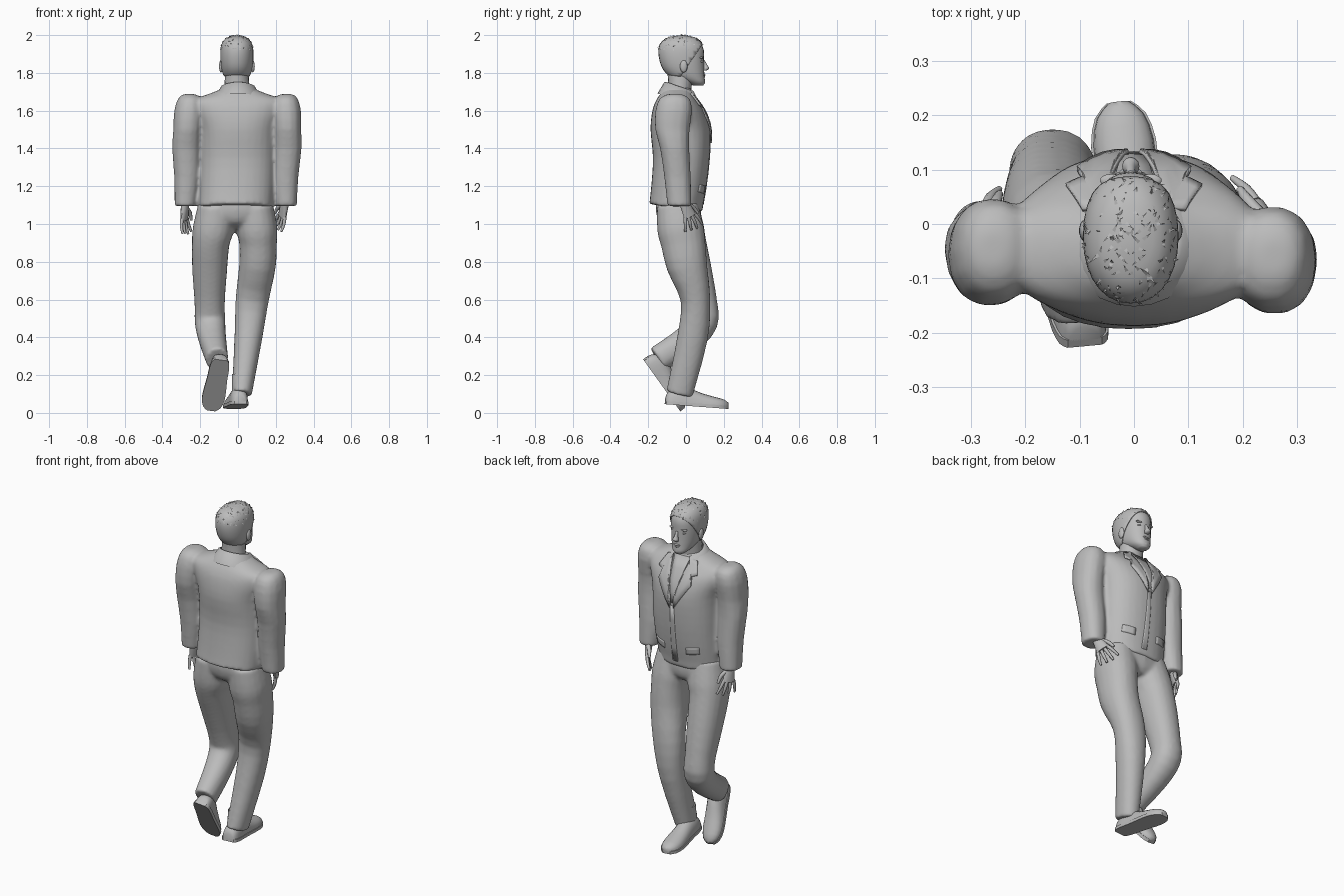
import bpy, bmesh, math, random
from mathutils import Vector, Matrix
from mathutils.bvhtree import BVHTree

random.seed(4)
if "Cube" in bpy.data.objects:
    bpy.data.objects.remove(bpy.data.objects["Cube"], do_unlink=True)

grey = bpy.data.materials.new("plain grey")
grey.use_nodes = True
grey.diffuse_color = (.5, .5, .5, 1)
grey.node_tree.nodes["Principled BSDF"].inputs["Base Color"].default_value = (.5, .5, .5, 1)


def finish(name, bm, angle=50, matrix=None):
    """Turn a bmesh into a shaded, coloured object."""
    if matrix:
        bm.transform(matrix)
    bmesh.ops.recalc_face_normals(bm, faces=bm.faces[:])
    mesh = bpy.data.meshes.new(name)
    bm.to_mesh(mesh)
    bm.free()
    mesh.materials.append(grey)
    obj = bpy.data.objects.new(name, mesh)
    bpy.context.collection.objects.link(obj)
    bpy.ops.object.select_all(action="DESELECT")
    obj.select_set(True)
    bpy.context.view_layer.objects.active = obj
    bpy.ops.object.shade_smooth_by_angle(angle=math.radians(angle))
    return obj


def thicken(obj, thickness, offset):
    mod = obj.modifiers.new("thickness", "SOLIDIFY")
    mod.thickness = thickness
    mod.offset = offset


def blend(obj):
    """Fuse overlapping tubes into one soft cloth surface."""
    fuse = obj.modifiers.new("fuse", "REMESH")
    fuse.mode = "VOXEL"
    fuse.voxel_size = .01
    fuse.use_smooth_shade = True
    soften = obj.modifiers.new("soften", "SMOOTH")
    soften.factor = .5
    soften.iterations = 6


def smooth_rows(rows, steps):
    """Pass a smooth curve through rows of numbers."""
    rows = [Vector(r) for r in rows]
    out = []
    for i in range(len(rows) - 1):
        a, b, c, d = rows[max(i - 1, 0)], rows[i], rows[i + 1], rows[min(i + 2, len(rows) - 1)]
        for k in range(steps):
            t = k / steps
            m, n = (c - a) / 2, (d - b) / 2
            out.append(b + m * t + (3 * (c - b) - 2 * m - n) * t * t
                       + (2 * (b - c) + m + n) * t ** 3)
    return out + [rows[-1]]


def loft(rows, flat=True, power=1, sides=20, steps=3, bm=None):
    """Skin rings given as centre x, y, z and two radii; flat keeps rings level."""
    rows = smooth_rows(rows, steps)
    centres = [Vector(r[:3]) for r in rows]
    if bm is None:
        bm = bmesh.new()
    loops = []
    for i, row in enumerate(rows):
        across, depth = Vector((1, 0, 0)), Vector((0, 1, 0))
        if not flat:
            tangent = (centres[min(i + 1, len(rows) - 1)] - centres[max(i - 1, 0)]).normalized()
            across = (across - tangent * tangent.x).normalized()
            depth = tangent.cross(across)
        loop = []
        for k in range(sides):
            angle = math.tau * k / sides
            c, s = math.cos(angle), math.sin(angle)
            u = math.copysign(abs(c) ** power, c) * row[3]
            v = math.copysign(abs(s) ** power, s) * row[4]
            loop.append(bm.verts.new(centres[i] + across * u + depth * v))
        loops.append(loop)
    for low, high in zip(loops, loops[1:]):
        for k in range(sides):
            j = (k + 1) % sides
            bm.faces.new((low[k], low[j], high[j], high[k]))
    bm.faces.new(loops[0])
    bm.faces.new(loops[-1])
    return bm


def ball(name, centre, size):
    bm = bmesh.new()
    bmesh.ops.create_uvsphere(bm, u_segments=14, v_segments=8, radius=1)
    return finish(name, bm, 60, Matrix.Translation(centre) @ Matrix.Diagonal((*size, 1)))


def frame(origin, forward):
    """Local axes with y along forward and x kept close to the world x."""
    y = Vector(forward).normalized()
    x = (Vector((1, 0, 0)) - y * y.x).normalized()
    m = Matrix((x, y, x.cross(y))).transposed().to_4x4()
    m.translation = origin
    return m


# Jacket body with shoulder yoke; the hem drops toward the front
jacket = loft([(-.012, -.055, 1.085, .195, .142), (-.005, -.038, 1.2, .198, .146),
               (0, -.025, 1.35, .2, .15), (0, -.03, 1.5, .205, .158),
               (0, -.04, 1.6, .24, .138), (0, -.05, 1.655, .24, .108),
               (0, -.05, 1.69, .15, .085), (0, -.045, 1.72, .075, .07)], power=.88, sides=32)
for v in jacket.verts:
    if v.co.z < 1.09:
        v.co.z -= .15 * (v.co.y + .055)
surface = BVHTree.FromBMesh(jacket)

# Sleeves, fused to the body: the right one hangs wider and further forward
sleeve = [(.258, -.06, 1.688, .03, .035), (.254, -.06, 1.665, .062, .08),
          (.256, -.065, 1.6, .078, .098), (.26, -.072, 1.5, .075, .092),
          (.262, -.06, 1.4, .075, .078), (.252, -.045, 1.25, .068, .071),
          (.255, -.035, 1.095, .057, .064)]
for side, lean, shift in ((1, 0, 0), (-1, .04, .015)):
    rows = [(side * (x + lean * (1.7 - z)), y + shift, z, a, b) for x, y, z, a, b in sleeve]
    loft(rows, sides=14, power=.9, steps=2, bm=jacket)
blend(finish("jacket", jacket))


def plate(name, outline, lift):
    """Lay a thin cut-out on the chest, with its points projected to the jacket."""
    bm = bmesh.new()
    face = bm.faces.new([bm.verts.new((x, 0, z)) for x, z in outline])
    bmesh.ops.triangulate(bm, faces=[face])
    bmesh.ops.subdivide_edges(bm, edges=bm.edges[:], cuts=3, use_grid_fill=True)
    for v in bm.verts:
        hit = surface.ray_cast(Vector((v.co.x, 1, v.co.z)), Vector((0, -1, 0)))[0]
        v.co.y = (hit.y if hit else 0) + lift
    thicken(finish(name, bm, 40), .008, 0)


# Lapels, pocket flaps, open neck and front edge
lapel = [(.06, 1.7), (.095, 1.69), (.125, 1.63), (.095, 1.62), (.105, 1.575),
         (.012, 1.43), (.01, 1.49)]
pocket = [(.07, 1.2), (.14, 1.21), (.14, 1.17), (.07, 1.16)]
for side, label in ((1, "left"), (-1, "right")):
    plate(label + "_lapel", [(side * x, z) for x, z in lapel], .006)
    plate(label + "_pocket_flap", [(side * x, z) for x, z in pocket], -.001)
plate("open_neck", [(-.05, 1.7), (.05, 1.7), (.008, 1.46), (-.008, 1.46)], 0)
plate("front_edge", [(-.012, 1.44), (.012, 1.44), (.022, 1.1), (-.012, 1.1)], -.002)

# Collar: a band round the neck, dropping to the front
bm = bmesh.new()
rings = []
for radius, height in ((.085, 1.69), (.077, 1.752), (.09, 1.75), (.128, 1.69)):
    ring = []
    for k in range(21):
        a = math.radians(-90 + (k - 10) * 14.5)
        drop = .025 * (1 + math.sin(a))
        ring.append(bm.verts.new((radius * math.cos(a), -.03 + radius * .95 * math.sin(a),
                                  height - drop)))
    rings.append(ring)
for low, high in zip(rings, rings[1:]):
    for k in range(20):
        bm.faces.new((low[k], low[k + 1], high[k + 1], high[k]))
finish("collar", bm)

# Hands: local x is the thickness, y runs to the fingertips, z spreads the fingers
for side, label, wrist, reach in ((1, "left", (.25, -.015, 1.12), (-.03, .07, -.15)),
                                  (-1, "right", (-.28, -.01, 1.11), (-.01, .04, -.18))):
    place = frame(wrist, reach) @ Matrix.Rotation(-.45 * side, 4, "Y")
    palm = [(0, 0, 0, .02, .025), (0, .04, 0, .019, .031), (0, .09, 0, .015, .038)]
    finish(label + "_palm", loft(palm, False, sides=12), matrix=place)
    for n in range(4):
        z = (n - 1.5) * .019
        length = .088 - .008 * abs(n - 2)
        finger = [(0, .08, z, .01, .01), (-side * .006, .08 + length / 2, z * 1.5, .009, .009),
                  (-side * .02, .08 + length, z * 1.9, .006, .006)]
        finish(f"{label}_finger_{n + 1}", loft(finger, False, sides=8), matrix=place)
    thumb = [(0, .03, .02, .012, .012), (-side * .01, .06, .045, .011, .011),
             (-side * .015, .1, .057, .007, .007)]
    finish(label + "_thumb", loft(thumb, False, sides=8), matrix=place)

# Trousers: a seat and two legs fused together
trousers = loft([(-.01, -.045, 1.14, .17, .11), (-.01, -.04, 1.07, .18, .12),
                 (-.01, -.032, 1.01, .15, .108), (-.015, -.02, .975, .08, .07)], power=.9)
loft([(.09, -.045, 1.1, .095, .11), (.1, -.03, .98, .108, .123), (.106, -.015, .9, .1, .118),
      (.103, .005, .78, .097, .108), (.075, .05, .6, .088, .079), (.055, .035, .4, .074, .081),
      (.02, -.035, .1, .053, .071)], False, .92, bm=trousers)
loft([(-.115, -.045, 1.1, .095, .11), (-.13, -.028, .98, .108, .123), (-.145, -.01, .9, .1, .118),
      (-.15, .035, .75, .092, .103), (-.15, .08, .58, .08, .086), (-.148, .088, .48, .081, .081),
      (-.135, .01, .39, .073, .076), (-.11, -.15, .283, .059, .071)], False, .92, bm=trousers)
blend(finish("trousers", trousers))

# Shoes: rounded upper over a thin sole, heel at the local origin
shape = [(.0, .028, .03), (.015, .041, .06), (.06, .048, .085), (.12, .049, .08),
         (.19, .054, .058), (.26, .056, .044), (.31, .043, .034), (.335, .018, .018)]
for label, heel, forward in (("left", (.012, -.108, .06), (-.04, .33, -.025)),
                             ("right", (-.09, -.213, .288), (-.055, .2, -.28))):
    place = frame(heel, forward)
    bm = bmesh.new()
    profile = smooth_rows(shape, 2)
    arches = []
    for y, w, h in profile:
        arches.append([bm.verts.new((w * math.cos(math.pi * k / 10),
                                     y, h * math.sin(math.pi * k / 10) ** .8)) for k in range(11)])
    for a, b in zip(arches, arches[1:]):
        for k in range(10):
            bm.faces.new((a[k], a[k + 1], b[k + 1], b[k]))
    bm.faces.new(arches[0])
    bm.faces.new(arches[-1])
    finish(label + "_shoe_upper", bm, matrix=place)
    bm = bmesh.new()
    edge = [(w + .004, y) for y, w, h in profile] + [(-w - .004, y) for y, w, h in profile[::-1]]
    base = bm.faces.new([bm.verts.new((x, y, -.014)) for x, y in edge])
    top = bmesh.ops.extrude_face_region(bm, geom=[base])["geom"]
    bmesh.ops.translate(bm, vec=(0, 0, .017), verts=[v for v in top if isinstance(v, bmesh.types.BMVert)])
    finish(label + "_shoe_sole", bm, 30, place)
    sock = [(0, .06, .04, .036, .042), (0, .065, .15, .036, .042)]
    finish(label + "_sock", loft(sock, sides=14), matrix=place)

# Neck and head
finish("neck", loft([(-.005, -.04, 1.66, .07, .066), (-.006, -.032, 1.73, .066, .062),
                     (-.006, -.028, 1.8, .062, .07)]))
skull = [(-.006, .065, 1.732, .022, .025), (-.006, .052, 1.75, .045, .048),
         (-.006, .012, 1.78, .064, .086), (-.006, -.01, 1.82, .075, .106),
         (-.006, -.02, 1.87, .081, .115), (-.006, -.023, 1.92, .081, .117),
         (-.006, -.025, 1.955, .073, .104), (-.006, -.024, 1.98, .052, .074),
         (-.006, -.02, 1.992, .015, .02)]
finish("head", loft(skull, power=.92, sides=28), 70)

# Short hair: the head shape behind a steep hairline, thickened, with small tufts
bm = loft(skull, power=.92, sides=28)
for point, normal in (((0, 0, 1.825), (0, -1.5, 1)), ((0, 0, 1.785), (0, 0, 1))):
    bmesh.ops.bisect_plane(bm, geom=bm.verts[:] + bm.edges[:] + bm.faces[:],
                           plane_co=point, plane_no=normal, clear_inner=True)
bm.normal_update()
spots = [(f.calc_center_median(), f.normal.copy()) for f in bm.faces if f.normal.z > .1]
thicken(finish("hair", bm, 70), .006, 1)
bm = bmesh.new()
for _ in range(160):
    spot, normal = random.choice(spots)
    lean = Vector([random.uniform(-1, 1) for _ in range(3)])
    across = normal.cross(lean).normalized() * .004
    start = spot + normal * .005
    tip = start + normal * .006 + (lean - normal * lean.dot(normal)) * .02
    bm.faces.new([bm.verts.new(p) for p in (start - across, start + across, tip)])
finish("hair_tufts", bm)

# Face
finish("nose", loft([(-.006, .088, 1.868, .008, .01), (-.006, .1, 1.84, .01, .014),
                     (-.006, .106, 1.824, .016, .017), (-.006, .098, 1.812, .012, .01)], sides=12), 60)
ball("upper_lip", (-.006, .092, 1.789), (.022, .012, .006))
ball("lower_lip", (-.006, .09, 1.779), (.019, .012, .006))
ball("chin", (-.006, .08, 1.752), (.026, .021, .018))
for side, label in ((1, "left"), (-1, "right")):
    ball(label + "_eye", (side * .033 - .006, .078, 1.86), (.014, .01, .007))
    ball(label + "_brow", (side * .035 - .006, .08, 1.88), (.022, .012, .006))
    ball(label + "_ear", (side * .084 - .006, -.012, 1.835), (.011, .02, .033))
